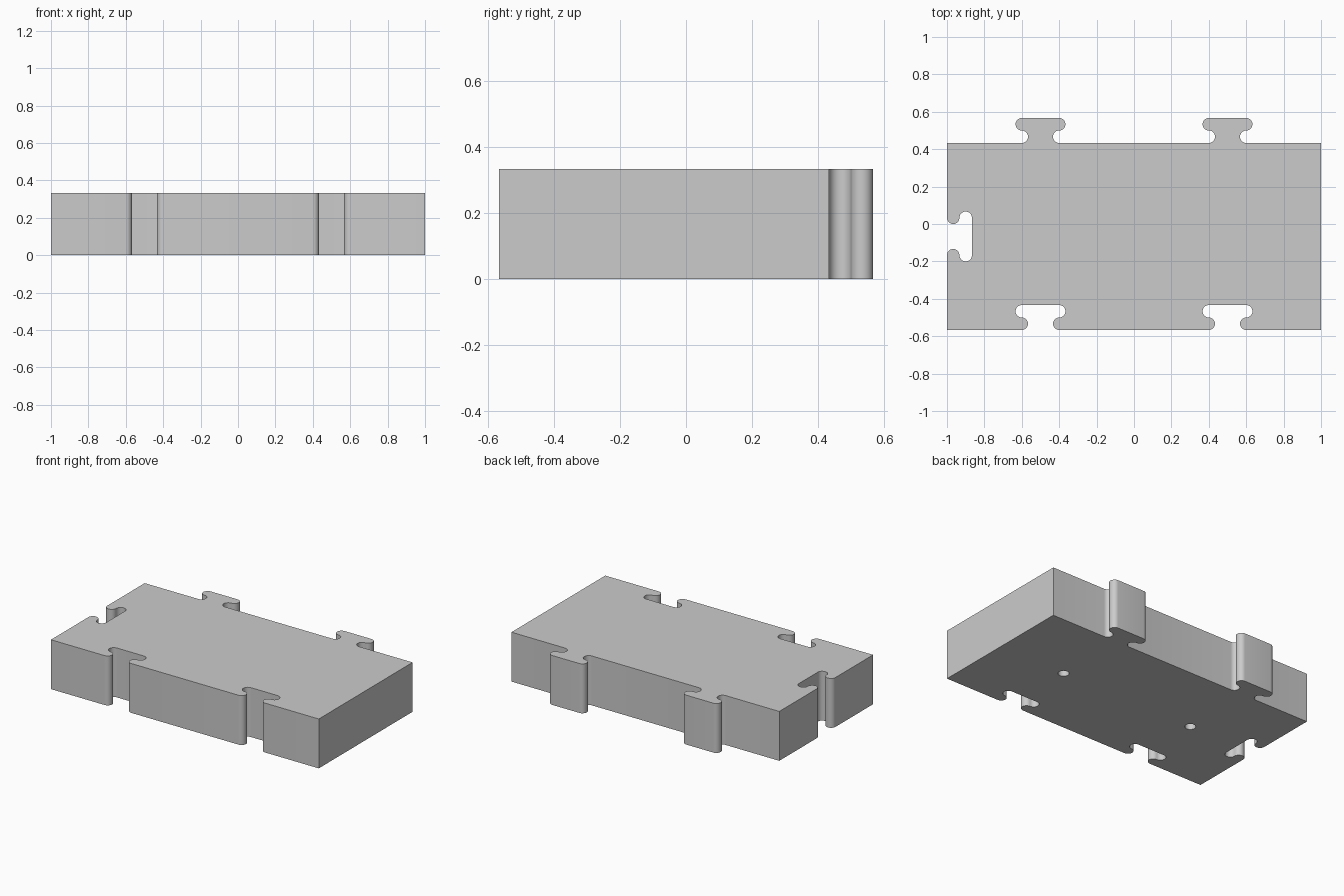
import bpy
import bmesh
import math
from mathutils import Vector

old = bpy.data.objects.get("Cube")
if old:
    bpy.data.objects.remove(old, do_unlink=True)

U = 1 / 30              # connector rounding radius, the unit of the design
HEIGHT = 10 * U
FRONT, BACK = -17 * U, 13 * U
MID_Y = (FRONT + BACK) / 2
STEPS = 16              # segments per half circle


def arc(cx, cy, start, end):
    angles = [math.radians(start + (end - start) * i / STEPS) for i in range(STEPS + 1)]
    return [Vector((cx + U * math.cos(a), cy + U * math.sin(a))) for a in angles]


def connector(origin, along, across):
    """Rounded T outline, walked along an edge and reaching across it."""
    half = arc(-3 * U, U, -90, 90) + arc(-3 * U, 3 * U, -90, -270)[1:]
    outline = half + [Vector((-p.x, p.y)) for p in reversed(half)]
    return [Vector(origin) + p.x * Vector(along) + p.y * Vector(across) for p in outline]


def mesh_object(name, bm):
    bmesh.ops.recalc_face_normals(bm, faces=bm.faces)
    mesh = bpy.data.meshes.new(name)
    bm.to_mesh(mesh)
    bm.free()
    obj = bpy.data.objects.new(name, mesh)
    bpy.context.collection.objects.link(obj)
    return obj


# Outline: sockets at the front, tabs at the back, one socket on the -x end
outline = [Vector((-1, FRONT))]
for x in (-0.5, 0.5):
    outline += connector((x, FRONT), (1, 0), (0, 1))
outline += [Vector((1, FRONT)), Vector((1, BACK))]
for x in (0.5, -0.5):
    outline += connector((x, BACK), (-1, 0), (0, 1))
outline.append(Vector((-1, BACK)))
outline += connector((-1, MID_Y), (0, -1), (1, 0))

# Extruded block
bm = bmesh.new()
base = bm.faces.new([bm.verts.new((p.x, p.y, 0)) for p in outline])
top = bmesh.ops.extrude_face_region(bm, geom=[base], use_keep_orig=True)
bmesh.ops.translate(bm, vec=(0, 0, HEIGHT),
                    verts=[g for g in top["geom"] if isinstance(g, bmesh.types.BMVert)])
block = mesh_object("interlocking_block", bm)

# Two round blind holes in the underside
bm = bmesh.new()
depth = 6 * U
for x in (-0.5, 0.5):
    made = bmesh.ops.create_cone(bm, cap_ends=True, segments=32,
                                 radius1=U, radius2=U, depth=2 * depth)
    bmesh.ops.translate(bm, verts=made["verts"], vec=(x, MID_Y, 0))
cutter = mesh_object("hole_cutter", bm)
cutter.hide_render = True

bpy.ops.object.select_all(action="DESELECT")
block.select_set(True)
bpy.context.view_layer.objects.active = block
cut = block.modifiers.new("underside_holes", "BOOLEAN")
cut.operation = "DIFFERENCE"
cut.solver = "EXACT"
cut.object = cutter
bpy.ops.object.modifier_apply(modifier=cut.name)
bpy.data.objects.remove(cutter, do_unlink=True)
bpy.ops.object.shade_smooth_by_angle(angle=math.radians(30))

# Single grey material
grey = bpy.data.materials.new("light_grey")
grey.use_nodes = True
colour = (0.6, 0.6, 0.6, 1)
grey.diffuse_color = colour
grey.node_tree.nodes["Principled BSDF"].inputs["Base Color"].default_value = colour
block.data.materials.clear()
block.data.materials.append(grey)
